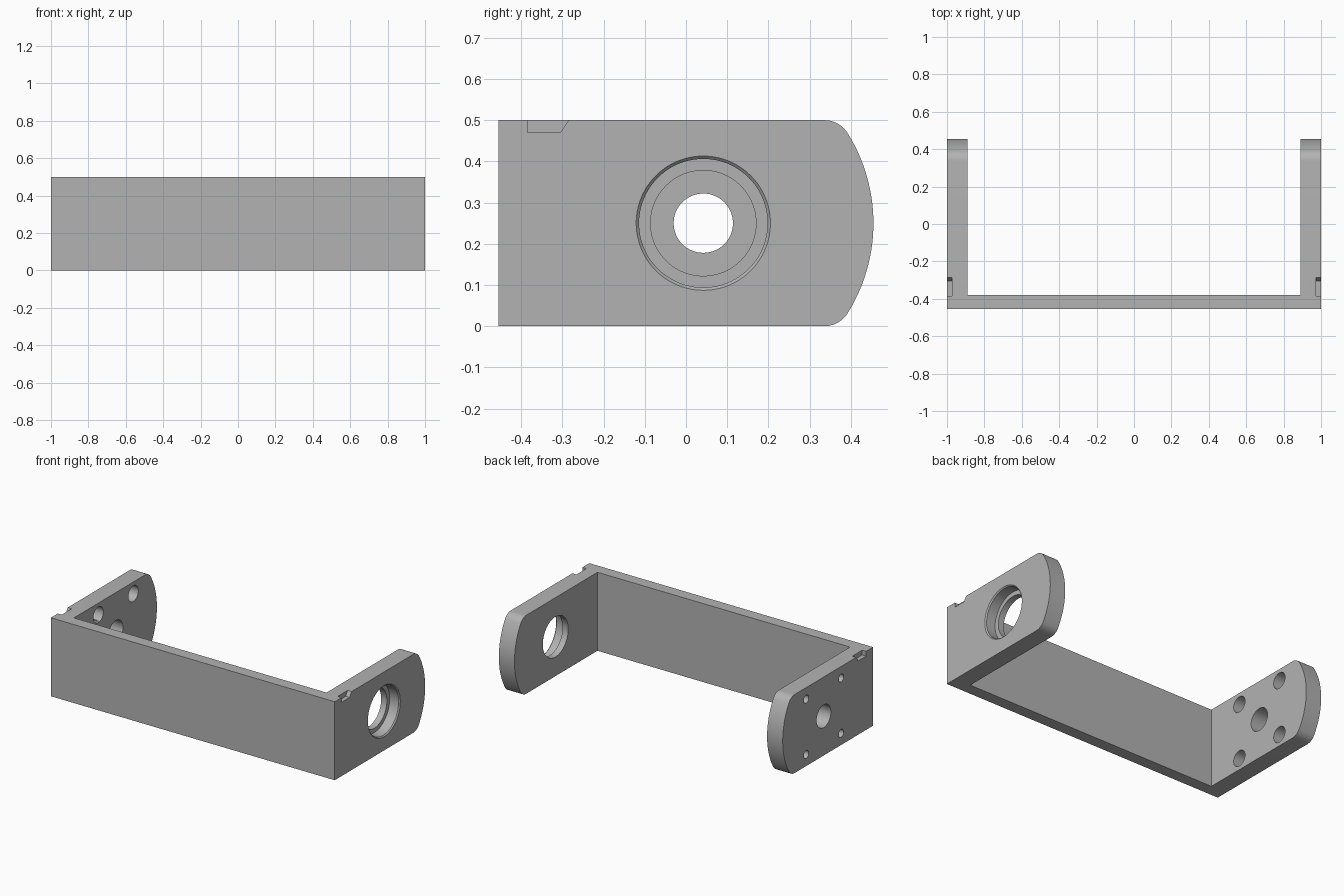
import bpy
import bmesh
from math import sin, cos, pi, atan2

cube = bpy.data.objects.get("Cube")
if cube:
    bpy.data.objects.remove(cube, do_unlink=True)

grey = bpy.data.materials.new("machined grey")
grey.use_nodes = True
grey.diffuse_color = (0.45, 0.45, 0.45, 1)
grey.node_tree.nodes["Principled BSDF"].inputs["Base Color"].default_value = grey.diffuse_color

CY, CZ = 0.042, 0.25      # shaft axis in the y-z plane
FRONT, INNER = -0.455, 0.89


def loft(name, rings):
    """Closed solid through rings of points with equal counts."""
    bm = bmesh.new()
    loops = [[bm.verts.new(p) for p in ring] for ring in rings]
    n = len(loops[0])
    for a, b in zip(loops, loops[1:]):
        for i in range(n):
            j = (i + 1) % n
            bm.faces.new((a[i], a[j], b[j], b[i]))
    bm.faces.new(loops[0])
    bm.faces.new(loops[-1])
    bmesh.ops.recalc_face_normals(bm, faces=bm.faces)
    mesh = bpy.data.meshes.new(name)
    bm.to_mesh(mesh)
    bm.free()
    mesh.materials.append(grey)
    obj = bpy.data.objects.new(name, mesh)
    bpy.context.scene.collection.objects.link(obj)
    return obj


def prism(name, outline, x0, x1):
    return loft(name, [[(x, y, z) for y, z in outline] for x in (x0, x1)])


def turned(name, profile, y, z, n=64):
    """Solid of revolution about an x-parallel axis; profile is (x, radius)."""
    turn = [2 * pi * i / n for i in range(n)]
    return loft(name, [[(x, y + r * cos(a), z + r * sin(a)) for a in turn]
                       for x, r in profile])


def cut(body, cutter):
    cutter.hide_render = True
    mod = body.modifiers.new("cut", "BOOLEAN")
    mod.operation = "DIFFERENCE"
    mod.solver = "EXACT"
    mod.object = cutter
    bpy.context.view_layer.objects.active = body
    bpy.ops.object.modifier_apply(modifier=mod.name)
    bpy.data.objects.remove(cutter, do_unlink=True)


def arc(cy, cz, r, a0, a1, n):
    return [(cy + r * cos(a0 + (a1 - a0) * i / n),
             cz + r * sin(a0 + (a1 - a0) * i / n)) for i in range(n + 1)]


# Side outline: straight bracket with a large rounded nose and blended corners
R, F = 0.413, 0.067
dz = CZ - F
dy = ((R - F) ** 2 - dz ** 2) ** 0.5
a = atan2(dz, dy)
outline = [(FRONT, 0)]
outline += arc(CY + dy, F, F, -pi / 2, -a, 10)
outline += arc(CY, CZ, R, -a, a, 28)[1:-1]
outline += arc(CY + dy, 2 * CZ - F, F, a, pi / 2, 10)
outline += [(FRONT, 0.5)]
bracket = prism("u_bracket", outline, -1, 1)

# Open space between the arms
cut(bracket, prism("gap_cutter", [(-0.38, -1), (1, -1), (1, 1), (-0.38, 1)], -INNER, INNER))

# Stepped bearing seat with a chamfered mouth
cut(bracket, turned("bearing_cutter", [(0.85, 0.128), (0.93, 0.128), (0.93, 0.156),
                                       (0.993, 0.156), (1.007, 0.17)], CY, CZ, 96))

# Shaft hole and four counterbored screw holes in the other arm
cut(bracket, turned("shaft_cutter", [(-1.1, 0.072), (-0.8, 0.072)], CY, CZ))
for sy in (-1, 1):
    for sz in (-1, 1):
        cut(bracket, turned("screw_cutter", [(-1.1, 0.025), (-0.965, 0.025),
                                             (-0.965, 0.05), (-0.8, 0.05)],
                            CY + sy * 0.176, CZ + sz * 0.176, 40))

# Small notches in the top outer edges of both arms
notch = [(-0.385, 0.47), (-0.305, 0.47), (-0.285, 0.5), (-0.285, 0.6), (-0.385, 0.6)]
for side in (-1, 1):
    cut(bracket, prism("notch_cutter", notch, side * 0.972, side * 1.1))

bpy.ops.object.select_all(action="DESELECT")
bracket.select_set(True)
bpy.context.view_layer.objects.active = bracket
bpy.ops.object.shade_smooth_by_angle(angle=pi / 6)
